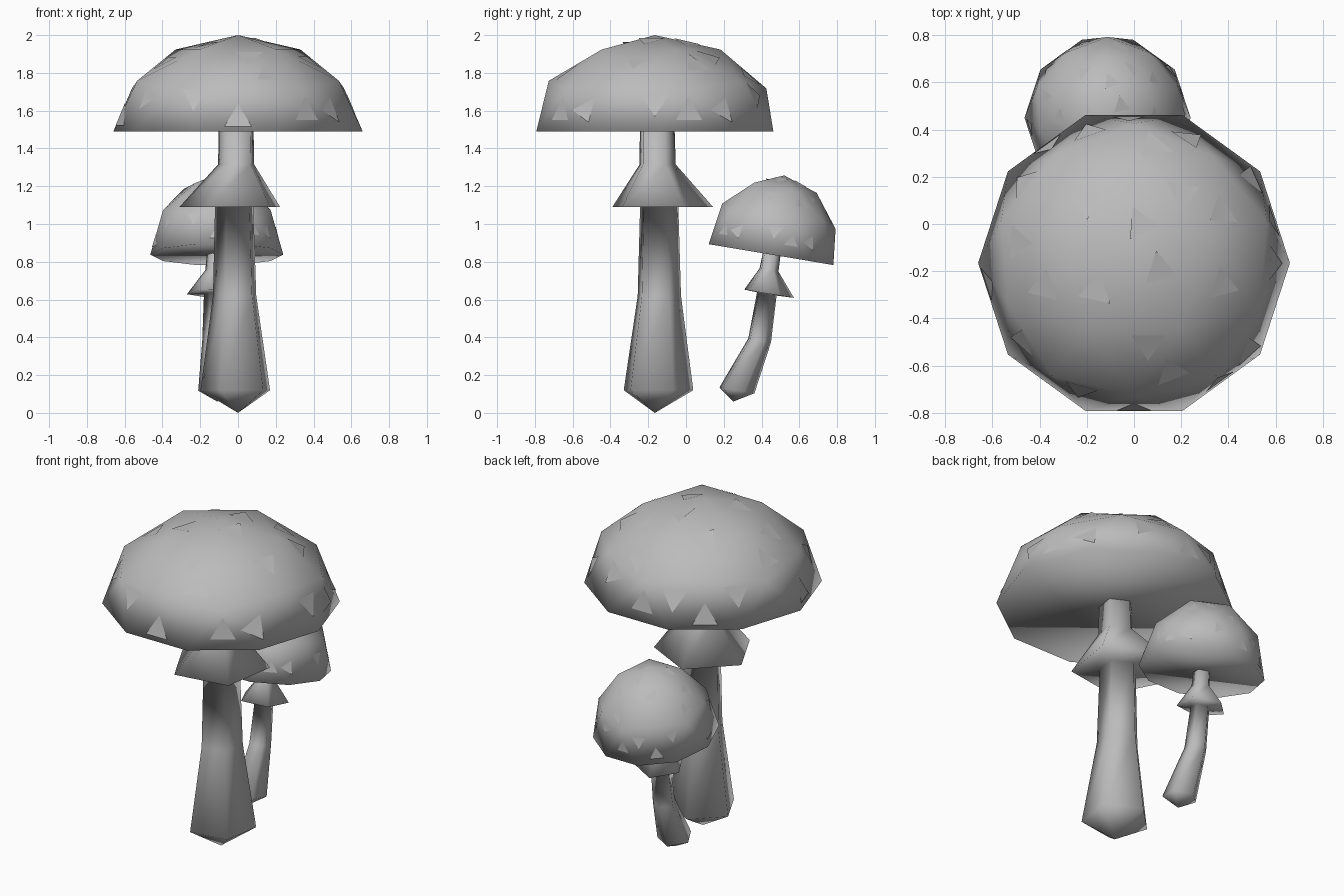
import bpy, bmesh
from math import sin, cos, radians
from mathutils import Matrix, Vector
from mathutils.bvhtree import BVHTree

if "Cube" in bpy.data.objects:
    bpy.data.objects.remove(bpy.data.objects["Cube"], do_unlink=True)

GREY = (0.5, 0.5, 0.5, 1)
mat = bpy.data.materials.new("plain grey")
mat.use_nodes = True
mat.diffuse_color = GREY
mat.node_tree.nodes["Principled BSDF"].inputs["Base Color"].default_value = GREY

# Cap spots: compass angle, height as a share of the cap, roll of the triangle
SPOTS = [
    (270, .13, 0), (306, .2, 0), (17, .2, 0), (126, .13, 0), (92, .2, 0), (188, .14, 0),
    (247, .36, 180), (215, .36, 150), (0, .3, 180), (36, .22, 90), (323, .22, 90),
    (66, .37, 150), (109, .32, 180), (144, .36, 180), (289, .59, 0), (80, .57, 90),
    (170, .58, 0), (280, .78, 180), (346, .73, 180), (195, .72, 180), (30, .69, 0),
    (55, .76, 150), (128, .8, 210), (216, .9, 180), (345, .94, 180), (80, .92, 0),
]


def finish(bm, name, smooth):
    mesh = bpy.data.meshes.new(name)
    bm.to_mesh(mesh)
    bm.free()
    mesh.materials.append(mat)
    mesh.polygons.foreach_set("use_smooth", [smooth] * len(mesh.polygons))
    obj = bpy.data.objects.new(name, mesh)
    bpy.context.collection.objects.link(obj)


def polar(angle, r, z=0.0):
    a = radians(angle)
    return Vector((r * cos(a), r * sin(a), z))


def cap(prefix, centre, radius, height, tilt):
    """Half an icosphere with a flat underside, plus thin triangular spots."""
    place = Matrix.Translation(centre) @ Matrix.Rotation(radians(tilt), 4, "X")
    bm = bmesh.new()
    bmesh.ops.create_icosphere(bm, subdivisions=2, radius=1)
    bmesh.ops.delete(bm, geom=[v for v in bm.verts if v.co.z < -.01], context="VERTS")
    bmesh.ops.holes_fill(bm, edges=[e for e in bm.edges if e.is_boundary], sides=0)
    bmesh.ops.rotate(bm, verts=bm.verts, matrix=Matrix.Rotation(radians(90), 3, "Z"))
    bmesh.ops.scale(bm, verts=bm.verts, vec=(radius, radius, height))
    bmesh.ops.recalc_face_normals(bm, faces=bm.faces)
    tree = BVHTree.FromBMesh(bm)

    spots = bmesh.new()
    size = radius * .125
    for angle, level, roll in SPOTS:
        out = polar(angle, 1)
        start = out * radius * 2 + Vector((0, 0, level * height))
        hit, normal, _, _ = tree.ray_cast(start, -out)
        if hit is None:
            continue
        side = Vector((0, 0, 1)).cross(normal).normalized()
        up = normal.cross(side)
        corners = []
        for k in range(3):
            d = polar(90 + roll + 120 * k, size)
            corners.append(spots.verts.new(hit + side * d.x + up * d.y + normal * radius * .005))
        spots.faces.new(corners)

    for mesh, name, smooth in ((bm, "cap", True), (spots, "cap_spots", False)):
        mesh.transform(place)
        finish(mesh, prefix + name, smooth)


def stem(prefix, rings, tip, tilt):
    """Five-sided stem with a flared skirt, skinned through its rings."""
    bm = bmesh.new()
    turn = Matrix.Rotation(radians(tilt), 3, "X")
    loops = []
    for x, y, z, r in rings:
        loops.append([bm.verts.new(Vector((x, y, z)) + turn @ polar(72 * k - 45, r))
                      for k in range(5)])
    end = bm.verts.new(tip)
    for k in range(5):
        n = (k + 1) % 5
        bm.faces.new((end, loops[0][n], loops[0][k]))
        for low, high in zip(loops, loops[1:]):
            bm.faces.new((low[k], low[n], high[n], high[k]))
    bm.faces.new(loops[-1])
    bmesh.ops.recalc_face_normals(bm, faces=bm.faces)
    finish(bm, prefix + "stem", True)


# Large mushroom
cap("large_", (0, -.165, 1.49), .66, .51, 0)
stem("large_", [
    (-.005, -.155, .12, .196), (-.012, -.147, .62, .122), (-.015, -.147, 1.09, .108),
    (-.03, -.137, 1.09, .284), (-.005, -.155, 1.315, .102), (-.005, -.157, 1.5, .098),
], (0, -.165, 0), 0)

# Small leaning mushroom
cap("small_", (-.112, .45, .838), .352, .425, -9.5)
stem("small_", [
    (-.112, .265, .12, .1), (-.125, .387, .385, .065), (-.125, .425, .63, .056),
    (-.13, .433, .632, .142), (-.12, .437, .757, .054), (-.115, .452, .845, .05),
], (-.11, .25, .06), -9.5)
